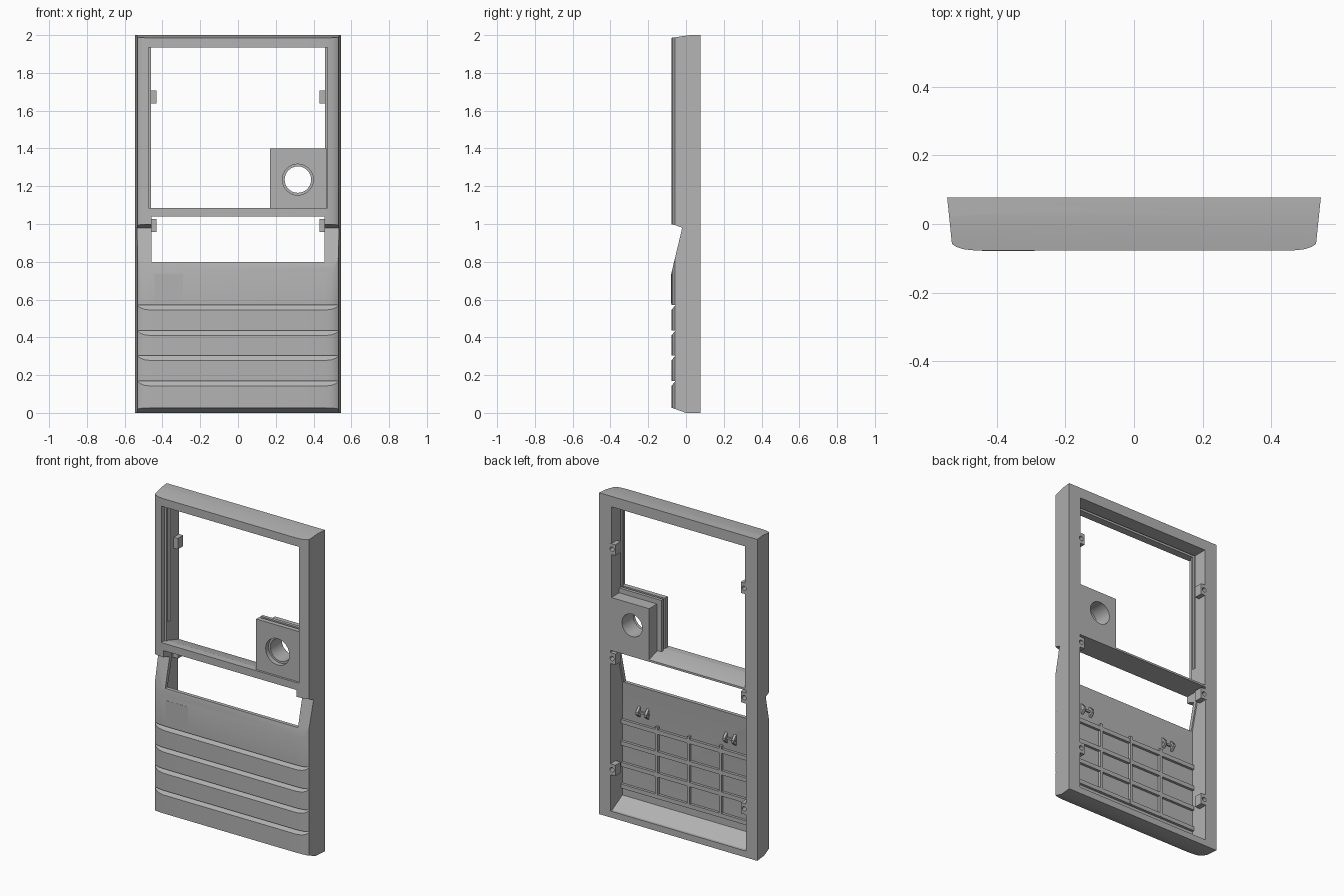
import bpy, bmesh, math
from mathutils import Vector

cube = bpy.data.objects.get("Cube")
if cube:
    bpy.data.objects.remove(cube, do_unlink=True)

grey = bpy.data.materials.new("warm_grey_plastic")
grey.use_nodes = True
colour = (0.45, 0.45, 0.45, 1)
grey.diffuse_color = colour
grey.node_tree.nodes["Principled BSDF"].inputs["Base Color"].default_value = colour

F, B = -0.0775, 0.0775   # front and back planes


def extrude(name, points, vector):
    """Solid made by sweeping a closed 3D outline along a vector."""
    bm = bmesh.new()
    face = bm.faces.new([bm.verts.new(p) for p in points])
    new = bmesh.ops.extrude_face_region(bm, geom=[face])["geom"]
    bmesh.ops.translate(bm, vec=Vector(vector),
                        verts=[v for v in new if isinstance(v, bmesh.types.BMVert)])
    bmesh.ops.recalc_face_normals(bm, faces=bm.faces)
    mesh = bpy.data.meshes.new(name)
    bm.to_mesh(mesh)
    bm.free()
    mesh.materials.append(grey)
    ob = bpy.data.objects.new(name, mesh)
    bpy.context.collection.objects.link(ob)
    return ob


def side_prism(name, profile, x0, x1):
    return extrude(name, [(x0, y, z) for y, z in profile], (x1 - x0, 0, 0))


def box(name, x0, x1, y0, y1, z0, z1):
    return side_prism(name, [(y0, z0), (y1, z0), (y1, z1), (y0, z1)], x0, x1)


def rod(name, x, z, radius, y0, y1, sides=32):
    ring = [(x + radius * math.cos(math.tau * i / sides), y0,
             z + radius * math.sin(math.tau * i / sides)) for i in range(sides)]
    return extrude(name, ring, (0, y1 - y0, 0))


def boolean(ob, tool, operation="DIFFERENCE"):
    mod = ob.modifiers.new(operation.lower(), "BOOLEAN")
    mod.operation, mod.object, mod.solver = operation, tool, "EXACT"
    bpy.context.view_layer.objects.active = ob
    bpy.ops.object.modifier_apply(modifier=mod.name)
    bpy.data.objects.remove(tool, do_unlink=True)


# Housing: plan outline with rounded front corners, crossed with the side profile
half = [(0.545, B), (0.531, -0.058), (0.518, -0.067), (0.495, -0.074), (0.46, F)]
plan = half + [(-x, y) for x, y in reversed(half)]
housing = extrude("housing", [(x, y, 0) for x, y in plan], (0, 0, 2))

groove_tops = [0.17, 0.305, 0.437, 0.572]
front_edge = [(0.0, 0), (-0.07, 0.025), (F - 0.01, 0.03)]
for z in groove_tops:
    front_edge += [(F - 0.01, z - 0.04), (F, z - 0.028), (-0.055, z), (F - 0.01, z)]
front_edge += [(F - 0.01, 0.70), (F, 0.74), (-0.02, 0.98), (-0.06, 0.995),
               (F - 0.01, 1.0), (F - 0.01, 1.984), (0.02, 2.0), (B + 0.02, 2.0)]
boolean(housing, side_prism("side_tool", front_edge + [(B + 0.02, 0)], -0.6, 0.6),
        "INTERSECT")

# Lower cavity, slot, window and the stepped seal seat around the window
lower = [(0.1, 0.04), (0.06, 0.04), (-0.04, 0.095), (-0.04, 0.8),
         (0.005, 0.98), (0.005, 1.04), (0.1, 1.04)]
boolean(housing, side_prism("cavity_tool", lower, -0.466, 0.466))
boolean(housing, box("slot_tool", -0.457, 0.457, -0.1, 0.05, 0.8, 1.04))
window = [(-0.1, 1.086), (-0.03, 1.086), (0.1, 1.045), (0.1, 1.935), (-0.1, 1.935)]
boolean(housing, side_prism("window_tool", window, -0.46, 0.46))
boolean(housing, box("seat_tool", -0.474, 0.474, -0.1, -0.045, 1.086, 1.935))
boolean(housing, box("seal_tool", -0.474, 0.474, -0.03, -0.012, 1.2, 1.948))

# Screw bosses along both inner walls
bosses = []
for z in (0.3, 0.992, 1.672):
    for s in (-1, 1):
        boss = box("screw_boss", s * 0.432, s * 0.475, 0.025, B + 0.0005,
                   z - 0.034, z + 0.034)
        for part in (boss, housing):
            boolean(part, rod("screw_tool", s * 0.455, z, 0.014, 0.045, 0.1, 16))
        bosses.append(boss)

# Speaker block: stepped plates with a round bore
speaker = []
layers = [("speaker_front_plate", 0.17, 1.40, -0.064, -0.035),
          ("speaker_seal_groove", 0.185, 1.385, -0.035, -0.02),
          ("speaker_flange", 0.17, 1.40, -0.02, 0.0),
          ("speaker_back_block", 0.20, 1.37, 0.0, B)]
for i, (name, x0, z1, y0, y1) in enumerate(layers):
    plate = box(name, x0, 0.468, y0, y1, 1.05 if i == 3 else 1.08, z1)
    boolean(plate, rod("bore_tool", 0.317, 1.235, 0.082 if i == 0 else 0.07, -0.1, 0.1))
    speaker.append(plate)

# Stiffening ribs behind the lower panel
ribs = []
for z in groove_tops:
    ribs.append(box("horizontal_rib", -0.466, 0.466, -0.042, -0.024, z - 0.026, z))
for x in (-0.22, 0, 0.22):
    ribs.append(box("vertical_rib", x - 0.008, x + 0.008, -0.042, -0.022, 0.145, 0.59))

# Small latch hooks behind the panel
hook = [(-0.042, 0.61), (-0.015, 0.635), (-0.015, 0.65), (-0.042, 0.68)]
for x in (-0.28, 0.32):
    for dx in (-0.03, 0.03):
        ribs.append(side_prism("latch_hook", hook, x + dx - 0.008, x + dx + 0.008))
    ribs.append(box("latch_bar", x - 0.04, x + 0.04, -0.042, -0.03, 0.638, 0.65))

# Square badge plate on the front panel
badge = box("badge_plate", -0.443, -0.29, F - 0.001, F + 0.004, 0.578, 0.735)

# Crisp edges with smooth rounded corners
bpy.ops.object.select_all(action="DESELECT")
for ob in [housing, badge] + bosses + speaker + ribs:
    ob.select_set(True)
bpy.context.view_layer.objects.active = housing
bpy.ops.object.shade_smooth_by_angle(angle=math.radians(25))
